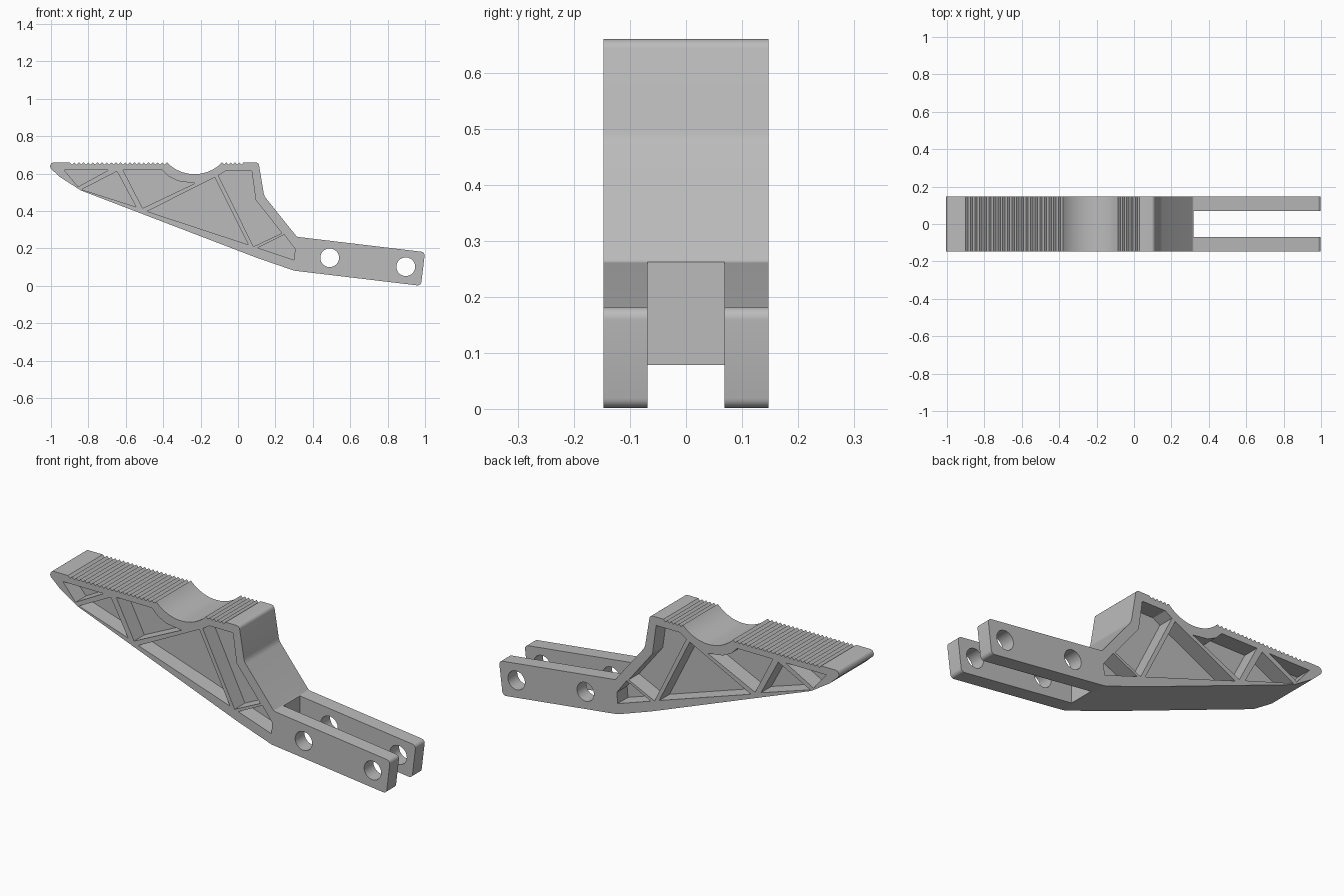
import bpy, bmesh, math
from mathutils import Vector

if "Cube" in bpy.data.objects:
    bpy.data.objects.remove(bpy.data.objects["Cube"], do_unlink=True)

HALF = 0.147      # half width of the body
SLOT = 0.069      # half width of the fork slot
POCKET = 0.087    # depth of the side pockets
TOP = 0.66

grey = bpy.data.materials.new("plain_grey")
grey.use_nodes = True
grey.diffuse_color = (0.5, 0.5, 0.5, 1)
grey.node_tree.nodes["Principled BSDF"].inputs["Base Color"].default_value = grey.diffuse_color


def fillet(a, b, c, r, steps=6):
    """Points rounding corner b between a and c."""
    a, b, c = Vector(a), Vector(b), Vector(c)
    u, v = (a - b).normalized(), (c - b).normalized()
    half = u.angle(v) / 2
    t = r / math.tan(half)
    centre = b + (u + v).normalized() * (r / math.sin(half))
    p, q = b + u * t - centre, b + v * t - centre
    turn = math.atan2(p.cross(q), p.dot(q))
    pts = []
    for i in range(steps + 1):
        k = turn * i / steps
        pts.append((centre.x + p.x * math.cos(k) - p.y * math.sin(k),
                    centre.y + p.x * math.sin(k) + p.y * math.cos(k)))
    return pts


def prism(bm, pts, y0, y1):
    """Extrude an x-z outline from y0 to y1."""
    face = bm.faces.new([bm.verts.new((x, y0, z)) for x, z in pts])
    new = bmesh.ops.extrude_face_region(bm, geom=[face])["geom"]
    moved = [e for e in new if isinstance(e, bmesh.types.BMVert)]
    bmesh.ops.translate(bm, verts=moved, vec=(0, y1 - y0, 0))


def circle(x, z, r, n=40):
    return [(x + r * math.cos(2 * math.pi * i / n),
             z + r * math.sin(2 * math.pi * i / n)) for i in range(n)]


def finish(bm, name):
    bmesh.ops.recalc_face_normals(bm, faces=bm.faces)
    mesh = bpy.data.meshes.new(name)
    bm.to_mesh(mesh)
    bm.free()
    obj = bpy.data.objects.new(name, mesh)
    bpy.context.collection.objects.link(obj)
    mesh.materials.append(grey)
    return obj


def teeth(x0, x1, count, depth=0.012):
    """Row of V grooves along the top edge."""
    step = (x1 - x0) / count
    pts = []
    for i in range(count):
        pts += [(x0 + i * step, TOP), (x0 + (i + 0.5) * step, TOP - depth)]
    return pts + [(x1, TOP)]


def saddle(x0, x1, depth, n=28):
    """Circular dip between two points of the top edge."""
    w = (x1 - x0) / 2
    r = (w * w + depth * depth) / (2 * depth)
    span = math.asin(w / r)
    angles = [span * (2 * i / n - 1) for i in range(1, n)]
    return [((x0 + x1) / 2 + r * math.sin(a), TOP - depth + r - r * math.cos(a)) for a in angles]


# Body outline: toothed top, then corners with their fillet radii
corners = [((0.11, TOP), 0.02), ((0.14, 0.48), 0.06), ((0.315, 0.262), 0.015),
           ((1.0, 0.18), 0.02), ((0.978, 0.0), 0.02), ((0.3, 0.081), 0.05),
           ((0.1, 0.15), 0.1), ((-0.84, 0.51), 0.05), ((-0.95, 0.58), 0.05),
           ((-1.01, 0.635), 0.02), ((-0.995, TOP), 0.018)]
outline = teeth(-0.9, -0.38, 21) + saddle(-0.38, -0.085, 0.063) + teeth(-0.085, 0.03, 5)
path = [outline[-1]] + [c for c, _ in corners] + [outline[0]]
for i, (c, r) in enumerate(corners):
    outline += fillet(path[i], c, path[i + 2], r)

bm = bmesh.new()
prism(bm, outline, -HALF, HALF)
body = finish(bm, "lever_body")

# Side pockets between the truss ribs, on both faces
pockets = [
    [(-0.93, 0.62), (-0.69, 0.62), (-0.855, 0.53)],
    [(-0.835, 0.515), (-0.647, 0.612), (-0.545, 0.422)],
    [(-0.615, 0.62), (-0.405, 0.62), (-0.37, 0.585), (-0.32, 0.56),
     (-0.23, 0.548), (-0.51, 0.415)],
    [(-0.485, 0.398), (-0.125, 0.58), (0.055, 0.22)],
    [(-0.105, 0.59), (-0.065, 0.615), (0.073, 0.615), (0.095, 0.458),
     (0.235, 0.282), (0.083, 0.21)],
    [(0.105, 0.203), (0.247, 0.274), (0.305, 0.197), (0.3, 0.138)],
]
bm = bmesh.new()
for pts in pockets:
    for side in (-1, 1):
        prism(bm, pts, side * (HALF - POCKET), side * (HALF + 0.05))
pocket_cutter = finish(bm, "pocket_cutter")

# Slot that splits the tail into a fork
bm = bmesh.new()
prism(bm, [(0.317, -0.2), (1.2, -0.2), (1.2, 0.5), (0.317, 0.5)], -SLOT, SLOT)
slot_cutter = finish(bm, "slot_cutter")

# Pin holes through both fork arms
bm = bmesh.new()
for x, z in ((0.49, 0.15), (0.897, 0.102)):
    prism(bm, circle(x, z, 0.05), -HALF - 0.05, HALF + 0.05)
hole_cutter = finish(bm, "hole_cutter")

# Cut the body and drop the cutters
bpy.context.view_layer.objects.active = body
for cutter in (pocket_cutter, slot_cutter, hole_cutter):
    cutter.hide_render = True
    mod = body.modifiers.new(cutter.name, "BOOLEAN")
    mod.operation = "DIFFERENCE"
    mod.solver = "EXACT"
    mod.object = cutter
    bpy.ops.object.modifier_apply(modifier=mod.name)
    bpy.data.objects.remove(cutter, do_unlink=True)

bpy.ops.object.select_all(action="DESELECT")
body.select_set(True)
bpy.ops.object.shade_smooth_by_angle(angle=math.radians(30))
